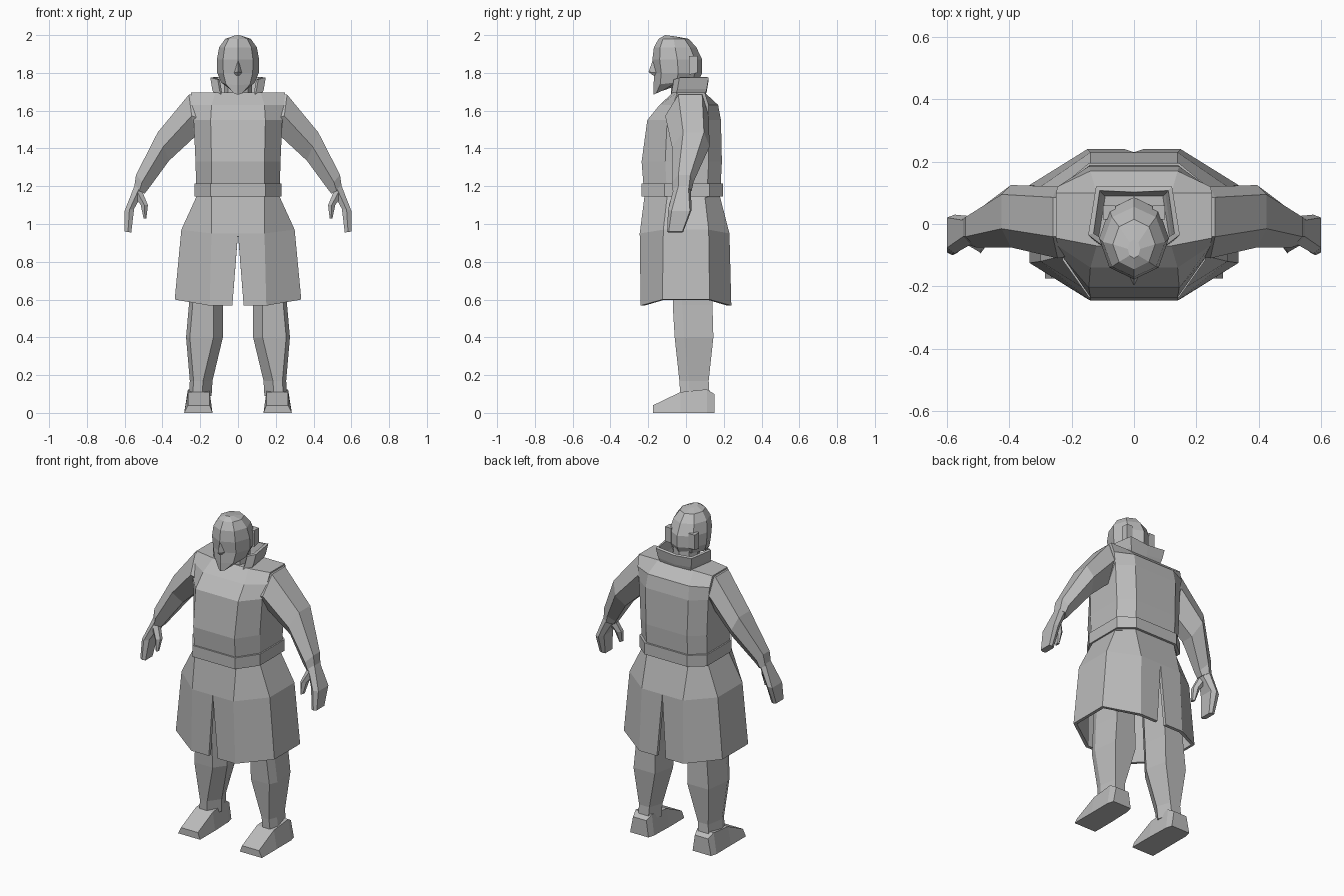
import bpy, bmesh, math
from mathutils import Vector

if "Cube" in bpy.data.objects:
    bpy.data.objects.remove(bpy.data.objects["Cube"], do_unlink=True)

GREY = (0.5, 0.5, 0.5, 1)
mat = bpy.data.materials.new("plain_grey")
mat.use_nodes = True
mat.diffuse_color = GREY
mat.node_tree.nodes["Principled BSDF"].inputs["Base Color"].default_value = GREY


def loft(name, rings, closed=True, mirror=False, thick=0):
    """Skin a list of equal-length rings; closed rings get end caps."""
    bm = bmesh.new()
    rows = [[bm.verts.new(p) for p in ring] for ring in rings]
    n = len(rows[0])
    for a, b in zip(rows, rows[1:]):
        for i in range(n if closed else n - 1):
            j = (i + 1) % n
            bm.faces.new((a[i], b[i], b[j], a[j]))
    if closed:
        bm.faces.new(rows[0])
        bm.faces.new(rows[-1])
        bmesh.ops.recalc_face_normals(bm, faces=bm.faces)
    mesh = bpy.data.meshes.new(name)
    bm.to_mesh(mesh)
    bm.free()
    mesh.materials.append(mat)
    obj = bpy.data.objects.new(name, mesh)
    bpy.context.collection.objects.link(obj)
    if mirror:
        obj.modifiers.new("mirror", "MIRROR").use_clip = True
    if thick:
        solid = obj.modifiers.new("thickness", "SOLIDIFY")
        solid.thickness = thick
        solid.offset = -1
    return obj


def octagon(z, a, b, yf, yb, sf, sb):
    """Flat-fronted eight-sided body section."""
    half = [(a, yf, z), (b, sf, z), (b, sb, z), (a, yb, z)]
    return half + [(-x, y, h) for x, y, h in reversed(half)]


def limb(tx, tz, bx, bz, yf, yb, inset=0.3):
    """Six-sided limb section between an upper and a lower point."""
    d = (yb - yf) * inset
    mx, mz = (tx + bx) / 2, (tz + bz) / 2
    return [(tx, yf + d, tz), (tx, yb - d / 2, tz), (mx, yb, mz),
            (bx, yb - d, bz), (bx, yf + d, bz), (mx, yf, mz)]


def leg_ring(z, xi, xo, yf, yb):
    """Leg section with the inner front corner cut away."""
    return [(xi + 0.05, yf, z), (xo - 0.02, yf, z), (xo, yf + 0.05, z),
            (xo - 0.02, yb, z), (xi + 0.03, yb, z), (xi, yf + 0.07, z)]


def box_ring(y, xi, xo, z0, z1):
    return [(xi, y, z0), (xo, y, z0), (xo - 0.02, y, z1), (xi + 0.015, y, z1)]


# Coat body
loft("coat_body", [
    octagon(1.14, 0.14, 0.22, -0.22, 0.18, -0.1, 0.11),
    octagon(1.33, 0.14, 0.225, -0.235, 0.19, -0.11, 0.12),
    octagon(1.55, 0.145, 0.235, -0.205, 0.185, -0.1, 0.12),
    octagon(1.63, 0.14, 0.245, -0.14, 0.17, -0.07, 0.12),
    octagon(1.695, 0.12, 0.25, -0.07, 0.1, -0.045, 0.1)])

# Belt
loft("belt", [octagon(z, 0.145, 0.23, -0.235, 0.195, -0.115, 0.125)
              for z in (1.145, 1.215)])


# Coat skirt with a front and a back slit
def skirt_row(z, lift, slit, a, b, yf, yb, s):
    return [(slit, yf, z), (a, yf, z), (b, -s, z + lift),
            (b, s, z + lift), (a, yb, z), (slit, yb, z)]


loft("coat_skirt", [
    skirt_row(1.145, 0, 0, 0.14, 0.22, -0.22, 0.18, 0.1),
    skirt_row(0.95, 0.02, 0, 0.14, 0.3, -0.245, 0.23, 0.12),
    skirt_row(0.568, 0.032, 0.03, 0.15, 0.335, -0.24, 0.24, 0.125)],
    closed=False, mirror=True, thick=0.02)

# Legs
loft("legs", [
    leg_ring(0.95, 0.06, 0.24, -0.07, 0.13),
    leg_ring(0.57, 0.08, 0.26, -0.07, 0.14),
    leg_ring(0.4, 0.08, 0.275, -0.06, 0.145),
    leg_ring(0.17, 0.135, 0.255, -0.035, 0.12),
    leg_ring(0.09, 0.14, 0.26, -0.03, 0.125)], mirror=True)

# Shoes
loft("shoes", [
    box_ring(0.15, 0.15, 0.275, 0, 0.1),
    box_ring(0.11, 0.14, 0.285, 0, 0.125),
    box_ring(-0.03, 0.135, 0.285, 0, 0.11),
    box_ring(-0.175, 0.135, 0.285, 0, 0.04)], mirror=True)

# Sleeves
loft("sleeves", [
    limb(0.2, 1.69, 0.19, 1.42, -0.1, 0.12),
    limb(0.26, 1.685, 0.23, 1.46, -0.11, 0.12),
    limb(0.425, 1.485, 0.365, 1.335, -0.075, 0.125),
    limb(0.54, 1.26, 0.475, 1.185, -0.075, 0.04),
    limb(0.55, 1.19, 0.495, 1.16, -0.07, 0.03)], mirror=True)

# Hands and thumbs
loft("hands", [
    limb(0.545, 1.21, 0.5, 1.17, -0.065, 0.025),
    limb(0.6, 1.07, 0.55, 1.08, -0.095, 0.03, 0.15),
    limb(0.6, 0.96, 0.565, 0.955, -0.1, -0.015, 0.1)], mirror=True)
loft("thumbs", [
    limb(0.55, 1.15, 0.51, 1.18, -0.07, -0.01),
    limb(0.515, 1.1, 0.477, 1.1, -0.09, -0.035),
    limb(0.5, 1.03, 0.485, 1.03, -0.095, -0.06)], mirror=True)


# Head, with a tapering bearded chin
def head_row(z, w, yf, yb, tilt=0):
    ring = []
    for i in range(8):
        t = i * math.pi / 4
        back = (1 - math.cos(t)) / 2
        ring.append((w * math.sin(t), yf + (yb - yf) * back, z + tilt * back))
    return ring


loft("head", [
    head_row(1.685, 0.03, -0.172, -0.08, 0.04),
    head_row(1.735, 0.09, -0.172, 0.07, 0.03),
    head_row(1.8, 0.11, -0.168, 0.086),
    head_row(1.87, 0.112, -0.178, 0.086),
    head_row(1.935, 0.1, -0.17, 0.055),
    head_row(1.98, 0.068, -0.145, 0.015),
    head_row(2.0, 0.02, -0.11, -0.05, -0.008)])
loft("neck", [head_row(z, 0.075, -0.08, 0.07) for z in (1.66, 1.78)])

# Nose
loft("nose", [
    [(-0.008, -0.165, 1.865), (0.008, -0.165, 1.865), (0, -0.177, 1.865)],
    [(-0.022, -0.155, 1.8), (0.022, -0.155, 1.8), (0, -0.198, 1.805)],
    [(-0.015, -0.155, 1.785), (0.015, -0.155, 1.785), (0, -0.175, 1.787)]])

# Ears
loft("ears", [
    [(x, y, z) for y, z in ((0.015, 1.79), (0.06, 1.8), (0.06, 1.89), (0.015, 1.89))]
    for x in (0.06, 0.1)], mirror=True)


# Turned-up collar, open at the front
def collar_row(z, w, front, back):
    return [(w - 0.04, front - 0.03, z - 0.01), (w, front, z),
            (w - 0.025, back, z), (0, back, z - 0.012)]


loft("collar", [
    collar_row(1.775, 0.147, -0.035, 0.12),
    collar_row(1.715, 0.137, -0.045, 0.11),
    collar_row(1.68, 0.125, -0.055, 0.1)],
    closed=False, mirror=True, thick=0.018)
